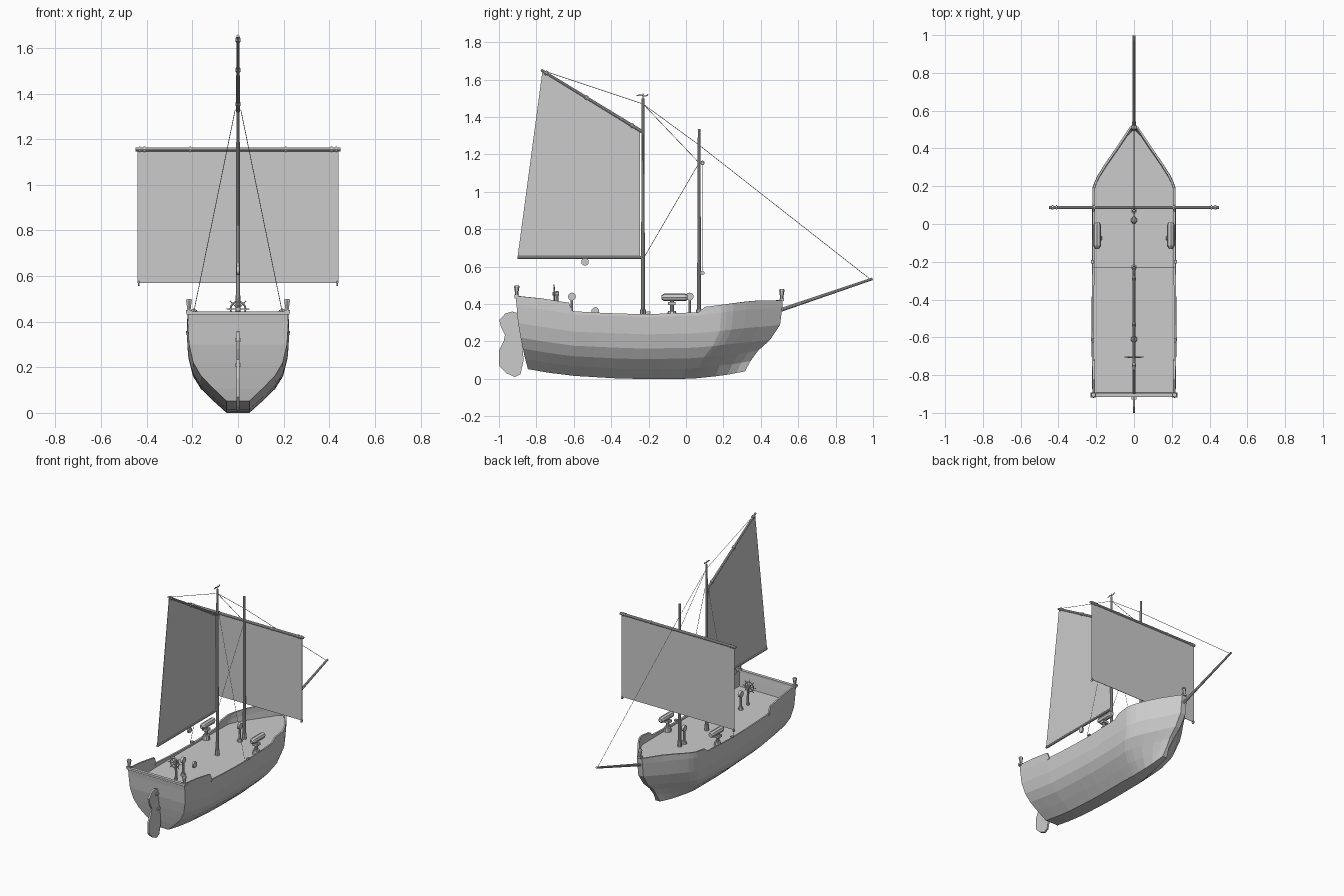
import bpy, bmesh, math
from mathutils import Vector

if "Cube" in bpy.data.objects:
    bpy.data.objects.remove(bpy.data.objects["Cube"])


def mesh(name, verts, faces, thick=0, offset=0):
    me = bpy.data.meshes.new(name)
    me.from_pydata(verts, [], faces)
    bm = bmesh.new()
    bm.from_mesh(me)
    bmesh.ops.recalc_face_normals(bm, faces=bm.faces)
    bm.to_mesh(me)
    bm.free()
    ob = bpy.data.objects.new(name, me)
    bpy.context.collection.objects.link(ob)
    if thick:
        m = ob.modifiers.new("thickness", 'SOLIDIFY')
        m.thickness, m.offset = thick, offset
    return ob


def rod(name, a, b, r1, r2=None, sides=10):
    a, b = Vector(a), Vector(b)
    bpy.ops.mesh.primitive_cone_add(vertices=sides, radius1=r1, radius2=r1 if r2 is None else r2,
                                    depth=(b - a).length, location=(a + b) / 2)
    ob = bpy.context.object
    ob.name = name
    ob.rotation_euler = (b - a).to_track_quat('Z', 'Y').to_euler()
    if sides > 8:
        bpy.ops.object.shade_smooth_by_angle()
    return ob


def box(name, loc, size):
    bpy.ops.mesh.primitive_cube_add(size=1, location=loc)
    bpy.context.object.name = name
    bpy.context.object.scale = size


def disc(name, loc, r, w=0.012):
    x, y, z = loc
    rod(name, (x - w / 2, y, z), (x + w / 2, y, z), r, sides=12)


def interp(pts, x):
    for (x0, v0), (x1, v1) in zip(pts, pts[1:]):
        if x <= x1:
            return v0 + (v1 - v0) * max(0, (x - x0) / (x1 - x0))
    return pts[-1][1]


# Hull: strakes lofted from stern (u=0) to raked stem (u=1)
STATIONS = [0, .1, .2, .214, .3, .4, .5, .6, .685, .71, .77, .79, .815, .863, .92, .96, 1]
T = [0, .16, .32, .49, .72, 1, 1]
WIDTH = [.05, .11, .165, .2, .219, .225, .223]
STERN = [-.845, -.86, -.872, -.884, -.898, -.906, -.912]
STEM = [.315, .345, .385, .45, .503, .515, .517]
PLAN = [(0, .98), (.2, 1), (.77, .98), (.79, .94), (.815, .87), (.863, .68), (.92, .43), (1, .09)]
FLAT = [(0, 1), (.7, 1), (1, .35)]
KEEL = [(0, .052), (.1, .032), (.22, .015), (.45, 0), (.75, 0), (.9, .018), (1, .04)]
SHEER = [(0, .395), (.21, .345), (.5, .33), (.69, .34), (.85, .37), (1, .385)]
RAIL = [(0, .443), (.1, .43), (.2, .407), (.214, .362), (.35, .35), (.5, .346), (.685, .356),
        (.71, .385), (.9, .42), (1, .42)]


def hull_point(u, k):
    y = STERN[k] + (STEM[k] - STERN[k]) * u
    keel = interp(KEEL, u)
    z = interp(RAIL, u) if k == 6 else keel + (interp(SHEER, u) - keel) * T[k]
    return WIDTH[k] * interp(FLAT if k == 0 else PLAN, u), y, z


verts, faces = [], []
for u in STATIONS:
    half = [hull_point(u, k) for k in range(7)]
    verts += half[::-1] + [(-x, y, z) for x, y, z in half]
n = 14
for s in range(len(STATIONS) - 1):
    for i in range(n - 1):
        a = s * n + i
        faces.append((a, a + 1, a + n + 1, a + n))
for base in (0, (len(STATIONS) - 1) * n):
    for i in range(6):
        faces.append((base + i, base + i + 1, base + n - 2 - i, base + n - 1 - i))
mesh("hull", verts, faces, .011, -1)

# Deck
dv, df = [], []
for i, u in enumerate(STATIONS):
    w, y, _ = hull_point(u, 5)
    y = max(-.897, min(.495, y))
    w = max(.006, w - .008 - .02 * max(0, u - .7))
    dv += [(w, y, .332), (-w, y, .332)]
    if i:
        df.append((2 * i - 2, 2 * i - 1, 2 * i + 1, 2 * i))
mesh("deck", dv, df)

# Stern rail and rudder
box("stern_rail", (0, -.906, .438), (.45, .022, .014))
mesh("rudder", [(0, y, z) for y, z in [
    (-.895, .35), (-.93, .36), (-.965, .35), (-.998, .315), (-.99, .28), (-.968, .235), (-.975, .2),
    (-1, .15), (-1, .07), (-.96, .03), (-.915, .01), (-.885, .025), (-.868, .1), (-.88, .22)]],
    [tuple(range(14))], .012)
for z, y in ((.21, -.885), (.32, -.905)):
    box("rudder_hinge", (0, y, z), (.026, .05, .014))

# Lanterns on both stern corners and the stem
for x, y, z in ((.215, -.905, .44), (-.215, -.905, .44), (0, .512, .42)):
    box("lantern_foot", (x, y, z + .004), (.028, .026, .014))
    rod("lantern_glass", (x, y, z + .01), (x, y, z + .05), .008, .014, 6)
    rod("lantern_cap", (x, y, z + .05), (x, y, z + .06), .016, .012, 6)

# Masts, spars and bowsprit
for name, y, top in (("main_mast", -.23, 1.5), ("fore_mast", .07, 1.335)):
    rod(name, (0, y, .33), (0, y, top), .011, .007)
    rod(name + "_collar", (0, y, .33), (0, y, .37), .016)
rod("bowsprit", (0, .5, .366), (0, .997, .535), .01, .007)
rod("boom", (0, -.9, .65), (0, -.235, .65), .008)
rod("gaff", (0, -.235, 1.322), (0, -.775, 1.652), .009, .007)
rod("yard", (-.45, .088, 1.155), (.45, .088, 1.155), .009)
for x in (-.43, -.41, -.21, .21, .41, .43):
    disc("yard_band", (x, .088, 1.155), .012, .007)
for f in (.1, .55, .95):
    p = Vector((0, -.235, 1.322)).lerp(Vector((0, -.775, 1.652)), f)
    d = Vector((0, -.006, .0037))
    rod("gaff_band", p - d, p + d, .012)

# Sails
mesh("main_sail", [(0, -.245, .655), (0, -.9, .655), (0, -.768, 1.643), (0, -.245, 1.325)], [(0, 1, 2, 3)], .003)
mesh("fore_sail", [(-.44, .088, .57), (.44, .088, .57), (.44, .088, 1.155), (-.44, .088, 1.155)],
     [(0, 1, 2, 3)], .003)
for x in (-.435, .435):
    disc("sail_corner_ring", (x, .088, .567), .011, .006)

# Rigging lines
for a, b in [((0, -.77, 1.65), (0, -.23, 1.47)), ((0, -.23, 1.47), (0, .07, 1.25)),
             ((0, -.23, 1.47), (0, .07, 1.155)), ((0, -.23, .64), (0, .07, 1.155)),
             ((0, .07, 1.25), (0, .985, .533)),
             ((.012, -.23, 1.33), (.214, -.23, .345)), ((-.012, -.23, 1.33), (-.214, -.23, .345))]:
    rod("rigging_line", a, b, .0015, sides=4)

# Wind vane
rod("vane_pin", (0, -.23, 1.5), (0, -.23, 1.525), .002, sides=6)
mesh("wind_vane", [(0, -.27, 1.512), (0, -.25, 1.522), (0, -.215, 1.515), (0, -.2, 1.525),
                   (0, -.205, 1.512), (0, -.22, 1.51), (0, -.25, 1.513)], [tuple(range(7))], .003)

# Pulley blocks under the boom and on deck
disc("boom_pulley", (0, -.54, .625), .02)
disc("deck_pulley", (0, -.485, .362), .021)

# Posts with round heads
for y in (-.61, .02):
    rod("deck_post_foot", (0, y, .33), (0, y, .35), .018, .014)
    rod("deck_post", (0, y, .33), (0, y, .425), .007)
    disc("deck_post_head", (0, y, .44), .021, .018)

# Steering wheel
W = Vector((0, -.705, .455))
rod("wheel_post", (0, -.69, .33), (0, -.69, .47), .009, .007)
rod("wheel_axle", W - Vector((0, .008, 0)), (0, -.68, .455), .009)
bpy.ops.mesh.primitive_torus_add(location=W, rotation=(math.pi / 2, 0, 0), major_segments=16,
                                 minor_segments=6, major_radius=.033, minor_radius=.004)
bpy.context.object.name = "wheel_rim"
for i in range(4):
    a = i * math.pi / 4
    d = Vector((math.cos(a), 0, math.sin(a))) * .05
    rod("wheel_spoke", W - d, W + d, .0028, sides=6)

# Swivel guns on both sides
for s in (-1, 1):
    x = s * .195
    rod("gun_base", (x, -.075, .332), (x, -.075, .362), .026, .022)
    rod("gun_post", (x, -.075, .36), (x, -.075, .42), .011)
    box("gun_cradle", (x, -.075, .402), (.04, .04, .016))
    rod("gun_barrel", (x, -.115, .436), (x, -.005, .436), .021, sides=8)
    rod("gun_breech", (x, -.115, .436), (x, -.132, .436), .021, .01, sides=8)
    rod("gun_muzzle", (x, -.005, .436), (x, .008, .436), .021, .014, sides=8)
    for y in (-.2, -.61):
        box("rail_cleat", (s * .219, y, .354), (.016, .02, .01))
